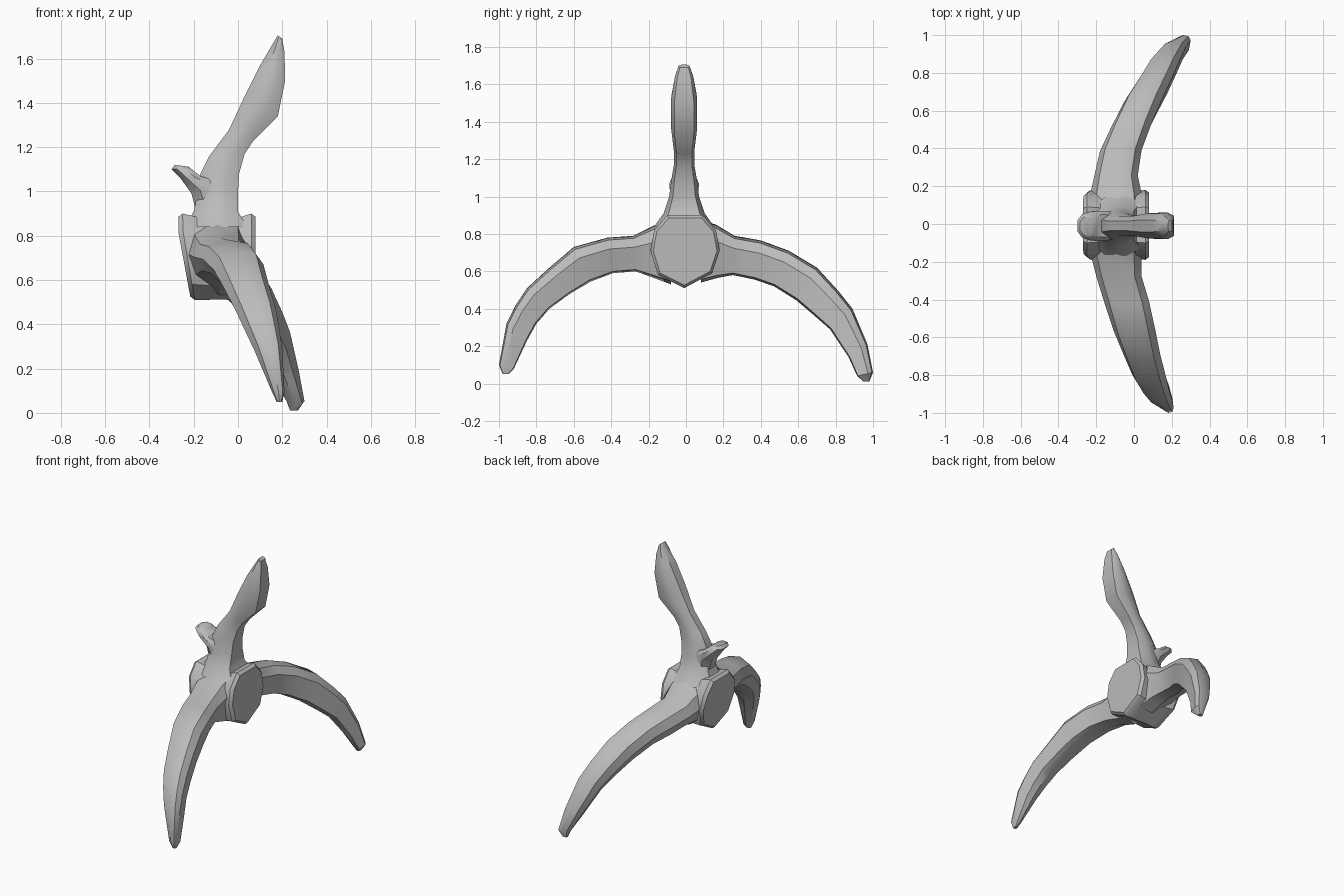
import bpy, bmesh, math
from mathutils import Vector

bone = bpy.data.materials.new("bone grey")
bone.diffuse_color = (0.5, 0.5, 0.5, 1)


def loft(name, rings, angle=35):
    """Skin a list of equal-length point rings and cap both ends."""
    bm = bmesh.new()
    loops = [[bm.verts.new(p) for p in ring] for ring in rings]
    n = len(loops[0])
    for a, b in zip(loops, loops[1:]):
        for i in range(n):
            j = (i + 1) % n
            bm.faces.new((a[i], a[j], b[j], b[i]))
    bm.faces.new(loops[0])
    bm.faces.new(loops[-1])
    bmesh.ops.recalc_face_normals(bm, faces=bm.faces)
    mesh = bpy.data.meshes.new(name)
    bm.to_mesh(mesh)
    bm.free()
    obj = bpy.data.objects.new(name, mesh)
    bpy.context.collection.objects.link(obj)
    mesh.materials.append(bone)
    bpy.ops.object.select_all(action='DESELECT')
    bpy.context.view_layer.objects.active = obj
    obj.select_set(True)
    bpy.ops.object.shade_smooth_by_angle(angle=math.radians(angle))
    return obj


# Body: waisted drum along x with a leaning left face
outline = [(0.09, 0.90), (0.16, 0.82), (0.18, 0.71), (0.14, 0.59), (-0.01, 0.51),
           (-0.15, 0.58), (-0.19, 0.71), (-0.17, 0.82), (-0.10, 0.90)]


def body_ring(x, scale, lean, zc):
    return [(x + lean * max(0, 0.83 - z), y * scale, zc + (z - zc) * scale)
            for y, z in outline]


loft("body", [body_ring(-0.27, 0.92, 0.17, 0.71), body_ring(-0.25, 1.0, 0.17, 0.71),
              body_ring(-0.20, 0.97, 0.1, 0.52), body_ring(-0.10, 0.87, 0, 0.52),
              body_ring(0.0, 0.95, 0, 0.52), body_ring(0.06, 1.0, 0, 0.71),
              body_ring(0.08, 0.92, 0, 0.71)])

# Side blades: (outer y, z, inner y, z, left x, right x) at each station
blade_section = [(0.0, 0.55), (0.12, 0.85), (0.5, 1.0), (0.85, 0.93),
                 (1.0, 0.68), (0.88, 0.05), (0.55, 0.0), (0.15, 0.22)]


def blade(name, stations):
    rings = []
    for oy, oz, iy, iz, x0, x1 in stations:
        rings.append([(x0 + (x1 - x0) * u, iy + (oy - iy) * v, iz + (oz - iz) * v)
                      for u, v in blade_section])
    loft(name, rings)


blade("back_blade", [
    (0.06, 0.88, 0.08, 0.54, -0.24, 0.05), (0.16, 0.85, 0.17, 0.565, -0.23, 0.04),
    (0.26, 0.79, 0.25, 0.58, -0.21, 0.02), (0.40, 0.765, 0.37, 0.555, -0.18, 0.04),
    (0.55, 0.71, 0.47, 0.52, -0.12, 0.09), (0.70, 0.62, 0.59, 0.445, -0.05, 0.15),
    (0.81, 0.50, 0.69, 0.36, 0.02, 0.20), (0.89, 0.40, 0.77, 0.29, 0.07, 0.235),
    (0.97, 0.21, 0.87, 0.14, 0.15, 0.275), (1.0, 0.06, 0.915, 0.04, 0.22, 0.30),
    (0.98, 0.01, 0.95, 0.01, 0.235, 0.27)])
blade("front_blade", [
    (-0.06, 0.88, -0.08, 0.53, -0.24, 0.05), (-0.16, 0.85, -0.16, 0.56, -0.23, 0.04),
    (-0.28, 0.79, -0.27, 0.60, -0.20, 0.04), (-0.42, 0.78, -0.39, 0.59, -0.16, 0.08),
    (-0.60, 0.73, -0.51, 0.545, -0.11, 0.115), (-0.73, 0.62, -0.62, 0.48, -0.06, 0.14),
    (-0.85, 0.51, -0.73, 0.40, -0.01, 0.17), (-0.91, 0.42, -0.80, 0.32, 0.03, 0.185),
    (-0.96, 0.32, -0.85, 0.23, 0.075, 0.20), (-1.0, 0.10, -0.92, 0.08, 0.155, 0.21),
    (-0.98, 0.05, -0.95, 0.05, 0.175, 0.20)])

# Upright parts: (left x, z, right x, z, half width in y) at each level
fin_section = [(0.0, 0.45), (0.3, 0.95), (0.7, 1.0), (1.0, 0.75)]


def upright(name, levels):
    profile = fin_section + [(u, -v) for u, v in reversed(fin_section)]
    rings = []
    for x0, z0, x1, z1, w in levels:
        rings.append([(x0 + (x1 - x0) * u, w * v - 0.01, z0 + (z1 - z0) * u)
                      for u, v in profile])
    loft(name, rings)


upright("top_fin", [
    (-0.24, 0.84, 0.04, 0.84, 0.16), (-0.20, 0.91, 0.0, 0.91, 0.11),
    (-0.18, 1.0, 0.0, 1.0, 0.08), (-0.17, 1.08, 0.005, 1.08, 0.07),
    (-0.13, 1.16, 0.03, 1.17, 0.055), (-0.04, 1.28, 0.07, 1.23, 0.055),
    (0.03, 1.43, 0.18, 1.34, 0.07), (0.10, 1.57, 0.213, 1.50, 0.07),
    (0.15, 1.655, 0.21, 1.63, 0.05), (0.18, 1.705, 0.20, 1.69, 0.03)])

# Short prong leaning left at the foot of the fin
upright("prong", [
    (-0.19, 0.91, -0.04, 0.96, 0.07), (-0.21, 0.99, -0.08, 1.04, 0.075),
    (-0.26, 1.06, -0.17, 1.07, 0.08), (-0.30, 1.10, -0.215, 1.105, 0.065),
    (-0.285, 1.12, -0.225, 1.112, 0.05)])
